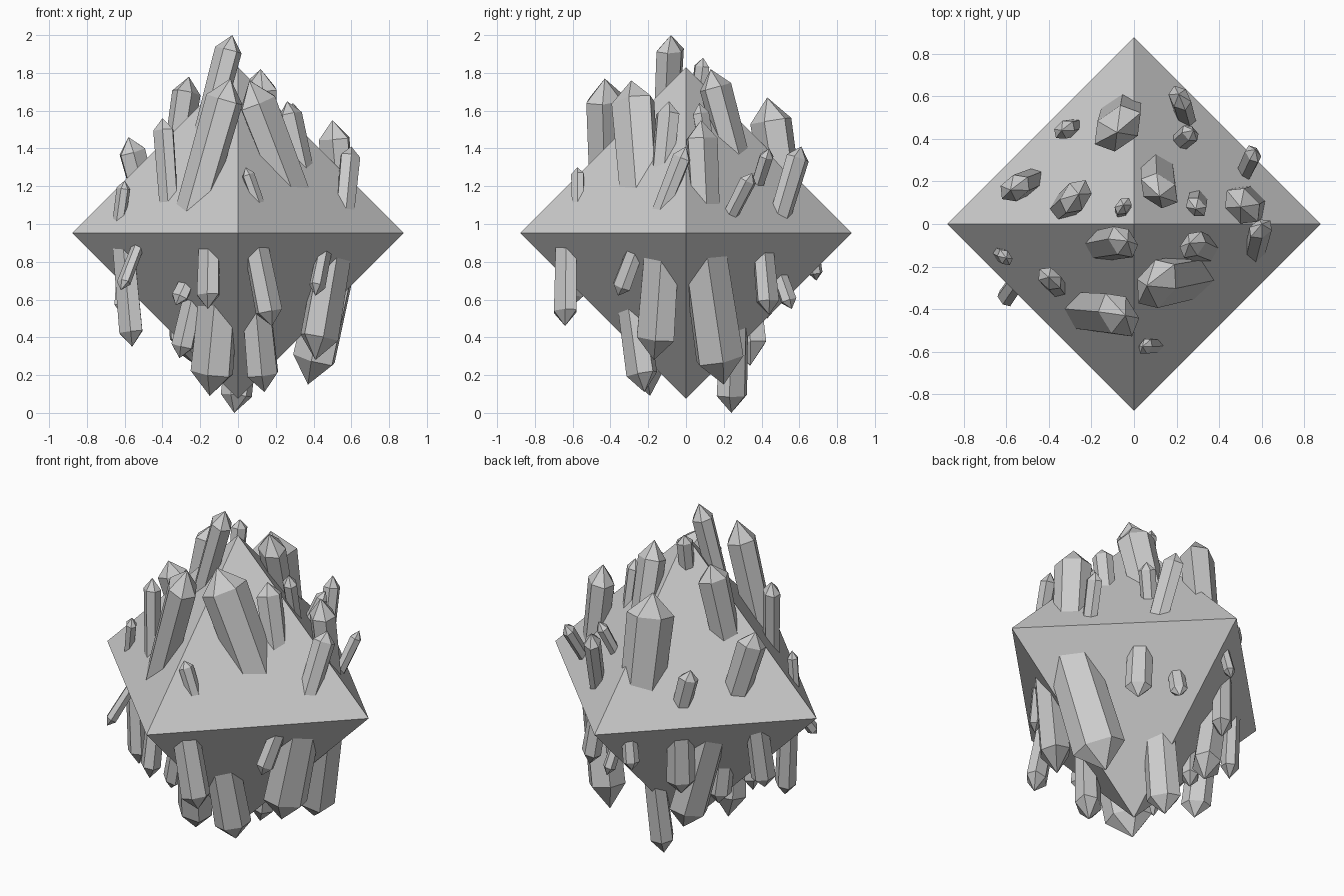
import bpy, bmesh, math, random
from mathutils import Vector

random.seed(4)
R = 0.878
CENTRE = Vector((0, 0, 0.953))


def finish(name, bm):
    bmesh.ops.recalc_face_normals(bm, faces=bm.faces)
    mesh = bpy.data.meshes.new(name)
    bm.to_mesh(mesh)
    bm.free()
    bpy.context.collection.objects.link(bpy.data.objects.new(name, mesh))


def crystal(name, root, tip, r, normal):
    """Six-sided, slightly flattened prism with a faceted point, rooted in the core."""
    root, tip = Vector(root), Vector(tip)
    wide, thick = r * 1.15, r * 0.75
    # sink the root until its end cap is buried under the core face
    axis = (tip - root).normalized()
    depth = R / math.sqrt(3) - (root - CENTRE).dot(normal)
    root -= normal * max(0, thick * axis.cross(normal).length + 0.005 - depth)
    axis = (tip - root).normalized()
    side = axis.cross(normal).normalized()
    other = axis.cross(side)
    turn = random.uniform(-0.25, 0.25)
    shoulder = tip - axis * r * 1.1
    bm = bmesh.new()
    rings = []
    for centre, size in ((root, 0.92), (shoulder, 1.0)):
        ring = []
        for i in range(6):
            a = turn + i * math.pi / 3
            offset = side * math.cos(a) * wide + other * math.sin(a) * thick * 1.1
            ring.append(bm.verts.new(centre + offset * size))
        rings.append(ring)
    apex = bm.verts.new(tip)
    bm.faces.new(rings[0])
    for i in range(6):
        j = (i + 1) % 6
        bm.faces.new((rings[0][i], rings[0][j], rings[1][j], rings[1][i]))
        bm.faces.new((rings[1][i], rings[1][j], apex))
    finish(name, bm)


def cluster(name, signs, items):
    """Crystals on one core face: root, tip, radius."""
    normal = Vector(signs).normalized()
    for n, (root, tip, r) in enumerate(items, 1):
        crystal(f"{name}_crystal_{n}", root, tip, r, normal)


# eight-sided core
bm = bmesh.new()
for axis in range(3):
    for s in (-1, 1):
        p = CENTRE.copy()
        p[axis] += s * R
        bm.verts.new(p)
bmesh.ops.convex_hull(bm, input=bm.verts)
finish("core", bm)

# upper faces
cluster("upper_front_left", (-1, -1, 1), [
    ((-0.29, -0.45, 1.07), (-0.04, -0.43, 1.77), 0.105),
    ((-0.21, -0.14, 1.48), (-0.03, -0.08, 2.00), 0.075),
    ((-0.39, -0.32, 1.12), (-0.40, -0.25, 1.56), 0.058),
    ((-0.65, -0.16, 1.02), (-0.60, -0.16, 1.23), 0.038)])
cluster("upper_front_right", (1, -1, 1), [
    ((0.35, -0.29, 1.18), (0.06, -0.29, 1.76), 0.115),
    ((0.13, -0.585, 1.10), (0.04, -0.575, 1.30), 0.037),
    ((0.36, -0.14, 1.28), (0.26, -0.09, 1.65), 0.065),
    ((0.58, -0.16, 1.06), (0.60, 0.0, 1.41), 0.055)])
cluster("upper_back_right", (1, 1, 1), [
    ((0.16, 0.31, 1.38), (0.12, 0.13, 1.82), 0.09),
    ((0.31, 0.13, 1.35), (0.29, 0.07, 1.64), 0.05),
    ((0.56, 0.12, 1.09), (0.50, 0.08, 1.55), 0.09),
    ((0.53, 0.25, 1.06), (0.57, 0.35, 1.27), 0.042),
    ((0.22, 0.39, 1.22), (0.28, 0.44, 1.40), 0.042),
    ((0.28, 0.53, 1.06), (0.21, 0.61, 1.41), 0.058)])
cluster("upper_back_left", (-1, 1, 1), [
    ((-0.10, 0.55, 1.14), (-0.08, 0.43, 1.67), 0.115),
    ((-0.31, 0.48, 1.06), (-0.34, 0.44, 1.27), 0.05),
    ((-0.51, 0.24, 1.10), (-0.58, 0.16, 1.46), 0.072),
    ((-0.36, 0.11, 1.35), (-0.26, 0.14, 1.78), 0.08),
    ((-0.07, 0.08, 1.68), (-0.05, 0.09, 1.88), 0.042)])

# lower faces
cluster("lower_front_left", (-1, -1, -1), [
    ((-0.64, -0.15, 0.86), (-0.56, -0.15, 0.35), 0.072),
    ((-0.20, -0.62, 0.84), (-0.16, -0.62, 0.55), 0.068),
    ((-0.56, -0.27, 0.85), (-0.62, -0.37, 0.65), 0.04),
    ((-0.28, -0.30, 0.68), (-0.33, -0.33, 0.57), 0.045),
    ((-0.27, -0.26, 0.58), (-0.31, -0.20, 0.29), 0.06),
    ((-0.14, -0.32, 0.57), (-0.15, -0.19, 0.09), 0.115)])
cluster("lower_front_right", (1, -1, -1), [
    ((0.12, -0.66, 0.86), (0.18, -0.64, 0.46), 0.072),
    ((0.14, -0.33, 0.53), (0.14, -0.22, 0.11), 0.088),
    ((0.47, -0.28, 0.85), (0.41, -0.36, 0.62), 0.048),
    ((0.54, -0.16, 0.82), (0.41, -0.17, 0.28), 0.11)])
cluster("lower_back_right", (1, 1, -1), [
    ((0.57, 0.13, 0.83), (0.37, 0.20, 0.15), 0.13),
    ((0.34, 0.45, 0.82), (0.34, 0.44, 0.52), 0.065),
    ((0.15, 0.53, 0.70), (0.14, 0.56, 0.55), 0.043),
    ((0.07, 0.29, 0.44), (-0.02, 0.24, 0.0), 0.085)])
cluster("lower_back_left", (-1, 1, -1), [
    ((-0.10, 0.68, 0.86), (-0.12, 0.69, 0.70), 0.04),
    ((-0.30, 0.47, 0.84), (-0.27, 0.43, 0.50), 0.07),
    ((-0.40, 0.32, 0.80), (-0.22, 0.34, 0.25), 0.10),
    ((-0.60, 0.17, 0.86), (-0.60, 0.10, 0.50), 0.06),
    ((-0.36, 0.14, 0.55), (-0.30, 0.12, 0.33), 0.06)])
